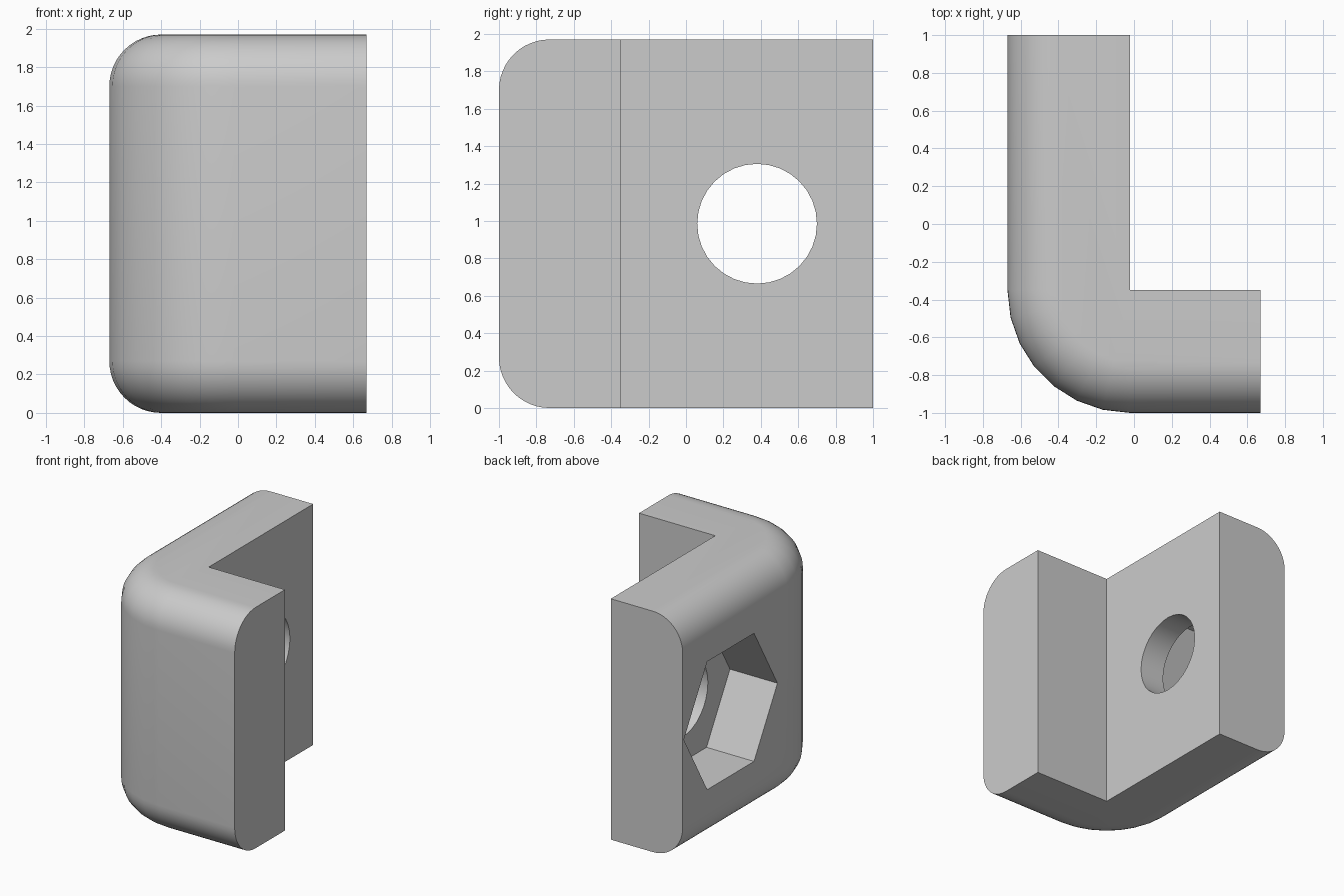
import bpy, bmesh, math
from mathutils import Vector

if "Cube" in bpy.data.objects:
    bpy.data.objects.remove(bpy.data.objects["Cube"])

HEIGHT, WALL, FILLET = 1.97, 0.65, 0.27
CORNER = Vector((-0.02, -0.35))      # inside corner of the angle
HALF_X, HALF_Y = 0.67, 1.0
HOLE_Y, HOLE_Z = 0.38, HEIGHT / 2
TURN_STEPS, FILLET_STEPS = 7, 12

grey = bpy.data.materials.new("plain grey")
grey.use_nodes = True
colour = (0.6, 0.6, 0.6, 1)
grey.diffuse_color = colour
grey.node_tree.nodes["Principled BSDF"].inputs["Base Color"].default_value = colour


def skin(name, rings):
    """Join equal rings of points into a closed, capped solid."""
    bm = bmesh.new()
    loops = [[bm.verts.new(p) for p in ring] for ring in rings]
    n = len(loops[0])
    for a, b in zip(loops, loops[1:]):
        for i in range(n):
            j = (i + 1) % n
            bm.faces.new((a[i], a[j], b[j], b[i]))
    bm.faces.new(loops[0])
    bm.faces.new(loops[-1])
    bmesh.ops.remove_doubles(bm, verts=bm.verts, dist=1e-5)
    bmesh.ops.dissolve_limit(bm, angle_limit=math.radians(0.5),
                             verts=bm.verts, edges=bm.edges)
    bmesh.ops.recalc_face_normals(bm, faces=bm.faces)
    mesh = bpy.data.meshes.new(name)
    bm.to_mesh(mesh)
    bm.free()
    mesh.materials.append(grey)
    obj = bpy.data.objects.new(name, mesh)
    bpy.context.collection.objects.link(obj)
    return obj


def prism(name, radius, sides, x0, x1):
    """Regular prism along x, centred on the hole."""
    angles = [math.tau * i / sides for i in range(sides)]
    return skin(name, [[(x, HOLE_Y + radius * math.cos(a), HOLE_Z + radius * math.sin(a))
                        for a in angles] for x in (x0, x1)])


# Wall section: (distance from inner face, height), rounded on the outside
section = [(0, 0)]
for centre_z, start in ((FILLET, -math.pi / 2), (HEIGHT - FILLET, 0)):
    for i in range(FILLET_STEPS + 1):
        a = start + math.pi / 2 * i / FILLET_STEPS
        section.append((WALL - FILLET + FILLET * math.cos(a),
                        centre_z + FILLET * math.sin(a)))
section.append((0, HEIGHT))

# Stations along the inner face: side wall, turn about the corner, front wall
stations = [(Vector((CORNER.x, HALF_Y)), math.pi)]
stations += [(CORNER, math.pi * (1 + i / TURN_STEPS / 2)) for i in range(TURN_STEPS + 1)]
stations.append((Vector((HALF_X, CORNER.y)), math.pi * 1.5))

bracket = skin("corner_bracket", [
    [(p.x + d * math.cos(a), p.y + d * math.sin(a), z) for d, z in section]
    for p, a in stations])

# Hexagonal nut pocket from outside and round bolt hole through the wall
pocket_floor = -HALF_X + 0.43
cutters = [prism("nut_pocket_cutter", 0.605, 6, -1, pocket_floor),
           prism("bolt_hole_cutter", 0.32, 32, -0.5, 0.3)]
bpy.context.view_layer.objects.active = bracket
bracket.select_set(True)
for cutter in cutters:
    cutter.hide_render = True
    cut = bracket.modifiers.new(cutter.name, "BOOLEAN")
    cut.operation = "DIFFERENCE"
    cut.solver = "EXACT"
    cut.object = cutter
    bpy.ops.object.modifier_apply(modifier=cut.name)
    bpy.data.objects.remove(cutter)

bpy.ops.object.shade_smooth_by_angle(angle=math.radians(30))
